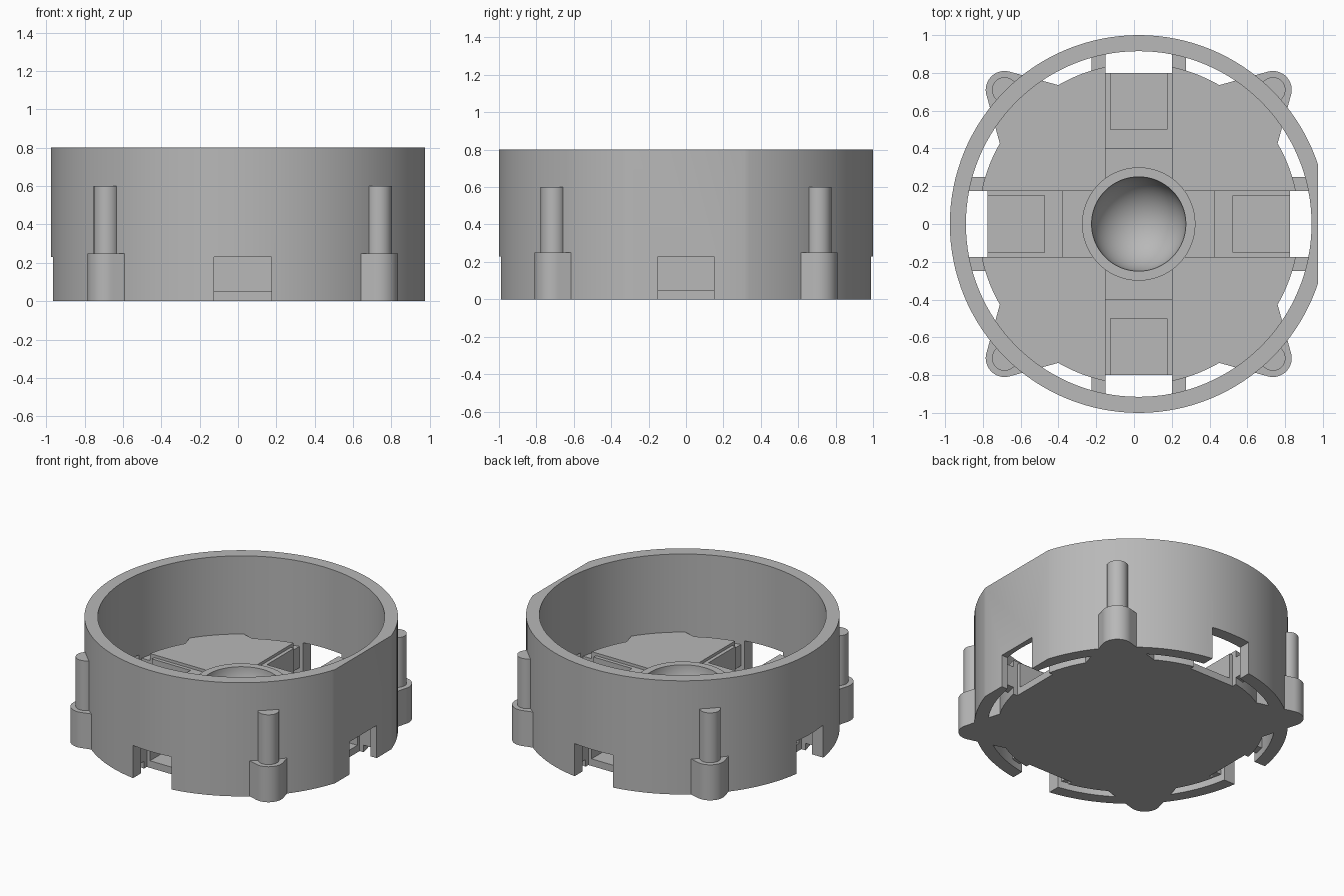
import bpy, bmesh, math
from mathutils import Matrix, Vector

if "Cube" in bpy.data.objects:
    bpy.data.objects.remove(bpy.data.objects["Cube"], do_unlink=True)

CX = 0.025          # axis of the round body
SIDES = 128

grey = bpy.data.materials.new("plain grey")
grey.use_nodes = True
colour = (0.48, 0.48, 0.48, 1)
grey.diffuse_color = colour
grey.node_tree.nodes["Principled BSDF"].inputs["Base Color"].default_value = colour


def make(name, bm):
    bmesh.ops.recalc_face_normals(bm, faces=bm.faces)
    mesh = bpy.data.meshes.new(name)
    bm.to_mesh(mesh)
    bm.free()
    mesh.materials.append(grey)
    obj = bpy.data.objects.new(name, mesh)
    obj.location.x = CX
    bpy.context.collection.objects.link(obj)
    return obj


def cylinder(name, r, z0, z1, x=0, y=0, sides=SIDES):
    bm = bmesh.new()
    bmesh.ops.create_cone(bm, cap_ends=True, segments=sides, radius1=r, radius2=r,
                          depth=z1 - z0,
                          matrix=Matrix.Translation((x, y, (z0 + z1) / 2)))
    return make(name, bm)


def box(name, x0, x1, y0, y1, z0, z1, turn=0):
    bm = bmesh.new()
    size = Matrix.Diagonal((x1 - x0, y1 - y0, z1 - z0, 1))
    mid = Matrix.Translation(((x0 + x1) / 2, (y0 + y1) / 2, (z0 + z1) / 2))
    bmesh.ops.create_cube(bm, size=1, matrix=Matrix.Rotation(turn, 4, 'Z') @ mid @ size)
    return make(name, bm)


def boolean(target, other, operation):
    mod = target.modifiers.new("cut", 'BOOLEAN')
    mod.operation = operation
    mod.solver = 'EXACT'
    mod.object = other
    bpy.context.view_layer.objects.active = target
    bpy.ops.object.modifier_apply(modifier=mod.name)
    bpy.data.objects.remove(other, do_unlink=True)


def ear(name, angle):
    # rounded lug that widens out of the disc, extruded from its outline
    bm = bmesh.new()
    outline = [Vector((0.4, 0.4)), Vector((0.735, 0.425))]
    for i in range(25):
        a = math.radians(-18 + i * 126 / 24)
        outline.append(Vector((0.71 + 0.1 * math.cos(a), 0.71 + 0.1 * math.sin(a))))
    outline.append(Vector((0.425, 0.735)))
    face = bm.faces.new([bm.verts.new((p.x, p.y, 0)) for p in outline])
    top = bmesh.ops.extrude_face_region(bm, geom=[face])["geom"]
    bmesh.ops.translate(bm, vec=(0, 0, 0.25),
                        verts=[v for v in top if isinstance(v, bmesh.types.BMVert)])
    bmesh.ops.rotate(bm, matrix=Matrix.Rotation(angle, 3, 'Z'), verts=bm.verts)
    return make(name, bm)


quarters = [i * math.pi / 2 for i in range(4)]

# Outer ring with a flat side and four low notches
ring = cylinder("outer_ring", 1.0, 0, 0.8)
boolean(ring, cylinder("bore", 0.915, -0.1, 0.9), 'DIFFERENCE')
boolean(ring, box("flat", 0.95, 1.2, -1, 1, -0.1, 0.9), 'DIFFERENCE')
for q in quarters:
    boolean(ring, box("notch", 0.7, 1.2, -0.15, 0.15, -0.1, 0.23, q), 'DIFFERENCE')

# Base disc with ears at the corners
base = cylinder("base_disc", 0.85, 0, 0.25)
for q in quarters:
    boolean(base, ear("ear", q), 'UNION')

# Shallow cross channels, pockets and clipped ends
for q in quarters:
    boolean(base, box("end_clip", 0.8, 1.1, -0.175, 0.175, -0.1, 0.4, q), 'DIFFERENCE')
    boolean(base, box("channel", 0.39, 1.1, -0.175, 0.175, 0.23, 0.4, q), 'DIFFERENCE')
    boolean(base, box("pocket", 0.5, 1.1, -0.15, 0.15, 0.05, 0.4, q), 'DIFFERENCE')
for q in quarters[:2]:
    boolean(base, box("cross", -0.4, 0.4, -0.175, 0.175, 0.21, 0.4, q), 'DIFFERENCE')

# Central hub with a round bowl
boolean(base, cylinder("hub", 0.3, 0.1, 0.33), 'UNION')
bm = bmesh.new()
bmesh.ops.create_uvsphere(bm, u_segments=64, v_segments=32, radius=0.25,
                          matrix=Matrix.Translation((0, 0, 0.335)))
boolean(base, make("bowl", bm), 'DIFFERENCE')

# Ribs joining the disc to the ring
parts = [ring, base]
for i, q in enumerate(quarters):
    for side in (-1, 1):
        y0, y1 = sorted((side * 0.175, side * 0.25))
        parts.append(box(f"rib_{i}_{'a' if side < 0 else 'b'}",
                         0.78, 0.94, y0, y1, 0.05, 0.2, q))

# Corner posts standing on the ears
for sx in (-1, 1):
    for sy in (-1, 1):
        name = f"{'back' if sy > 0 else 'front'}_{'left' if sx > 0 else 'right'}_post"
        parts.append(cylinder(name, 0.067, 0.24, 0.6, sx * 0.71, sy * 0.71, 48))

# Smooth the round walls and keep the edges sharp
bpy.ops.object.select_all(action='DESELECT')
for part in parts:
    part.select_set(True)
bpy.context.view_layer.objects.active = ring
bpy.ops.object.shade_smooth_by_angle(angle=math.radians(30))
